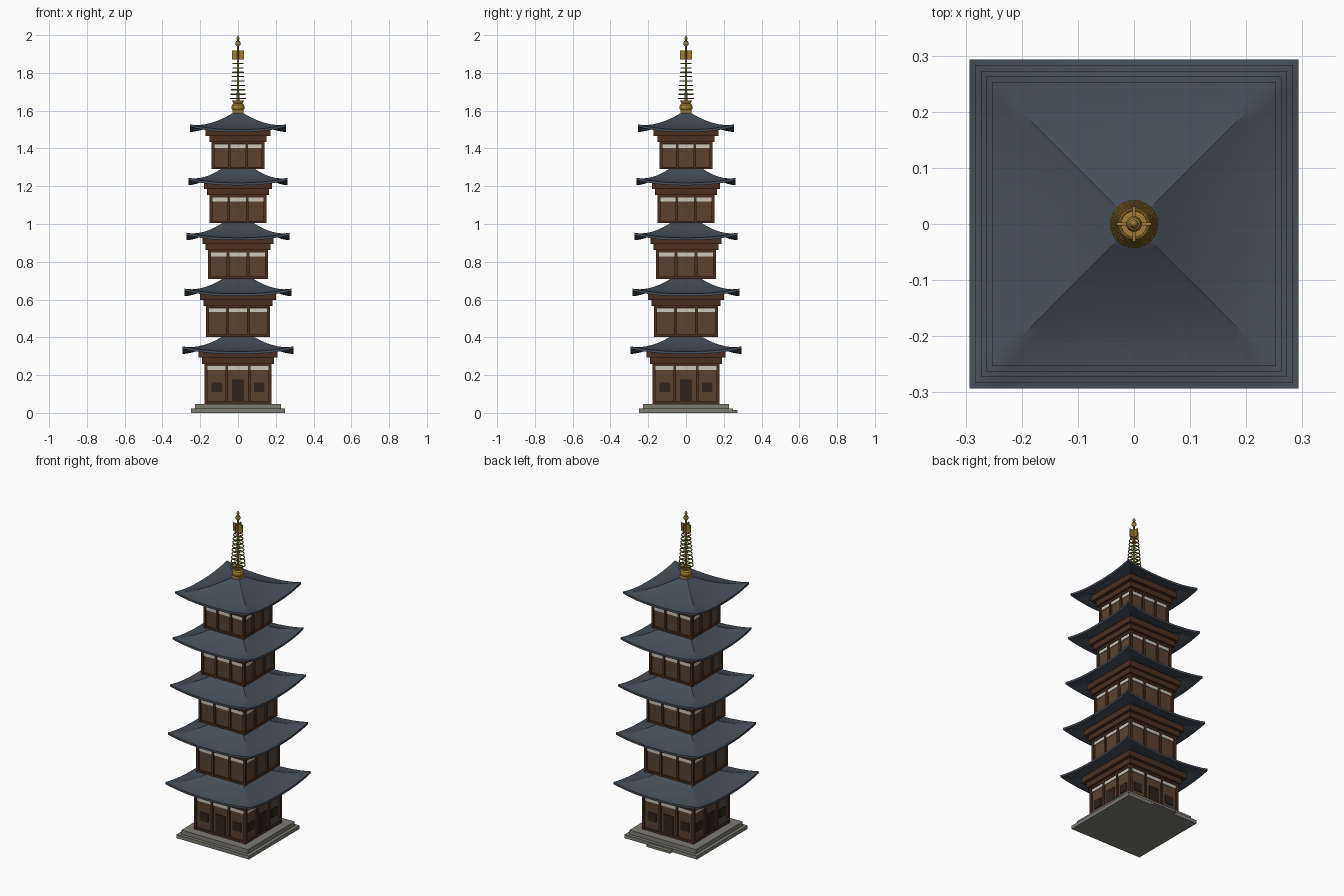
import bpy, bmesh, math
from mathutils import Matrix, Vector

if "Cube" in bpy.data.objects:
    bpy.data.objects.remove(bpy.data.objects["Cube"])


def material(name, r, g, b):
    m = bpy.data.materials.new(name)
    m.diffuse_color = (r, g, b, 1)
    m.use_nodes = True
    m.node_tree.nodes["Principled BSDF"].inputs["Base Color"].default_value = m.diffuse_color
    return m


STONE = material("stone", .21, .205, .17)
WOOD = material("dark_wood", .07, .028, .014)
PANEL = material("panel_wood", .10, .055, .03)
DARK = material("opening_dark", .03, .016, .011)
PLASTER = material("plaster", .6, .57, .5)
TILE = material("roof_tile", .06, .077, .1)
GOLD = material("gold", .36, .21, .035)


def finish(name, bm, mat, smooth=False):
    bmesh.ops.recalc_face_normals(bm, faces=bm.faces)
    me = bpy.data.meshes.new(name)
    bm.to_mesh(me)
    bm.free()
    me.materials.append(mat)
    ob = bpy.data.objects.new(name, me)
    bpy.context.collection.objects.link(ob)
    if smooth:
        bpy.ops.object.select_all(action='DESELECT')
        ob.select_set(True)
        bpy.context.view_layer.objects.active = ob
        bpy.ops.object.shade_smooth_by_angle(angle=math.radians(35))
    return ob


def boxes(name, mat, items, sides=1):
    """Boxes given as (x0, x1, y0, y1, z0, z1), repeated around the tower."""
    bm = bmesh.new()
    for k in range(sides):
        turn = Matrix.Rotation(k * math.pi / 2, 4, 'Z')
        for x0, x1, y0, y1, z0, z1 in items:
            mid = Vector(((x0 + x1) / 2, (y0 + y1) / 2, (z0 + z1) / 2))
            size = Matrix.Diagonal((x1 - x0, y1 - y0, z1 - z0, 1))
            bmesh.ops.create_cube(bm, size=1, matrix=turn @ Matrix.Translation(mid) @ size)
    return finish(name, bm, mat)


def square(h, z0, z1):
    return (-h, h, -h, h, z0, z1)


def roof(name, R, r_in, z_eave, height, lift=.027, thick=.013, rings=10, n=16):
    """Concave square roof shell with upswept corners."""
    bm = bmesh.new()

    def ring(u, drop):
        r = R + (r_in - R) * u
        out = []
        for k in range(4):
            turn = Matrix.Rotation(k * math.pi / 2, 3, 'Z')
            for i in range(n):
                s = -1 + 2 * i / n
                z = z_eave + height * u ** 1.6 + lift * abs(s) ** 2.4 * (1 - u) ** 2 - drop
                out.append(bm.verts.new(turn @ Vector((s * r, -r, z))))
        return out

    us = [i / rings for i in range(rings + 1)]
    loops = [ring(u, thick) for u in reversed(us)] + [ring(u, 0) for u in us]
    for a, b in zip(loops, loops[1:]):
        for i in range(4 * n):
            j = (i + 1) % (4 * n)
            bm.faces.new((a[i], a[j], b[j], b[i]))
    bm.faces.new(loops[0])
    bm.faces.new(loops[-1])
    return finish(name, bm, TILE, True)


def lathe(name, profile, segs=24):
    bm = bmesh.new()
    vs = [bm.verts.new((r, 0, z)) for r, z in profile]
    es = [bm.edges.new(p) for p in zip(vs, vs[1:])]
    bmesh.ops.spin(bm, geom=vs + es, axis=(0, 0, 1), cent=(0, 0, 0),
                   angle=2 * math.pi, steps=segs)
    bmesh.ops.remove_doubles(bm, verts=bm.verts, dist=1e-5)
    return finish(name, bm, GOLD, True)


# Stone platform with a step at the back
boxes("platform_lower", STONE, [square(.248, 0, .022)])
boxes("platform_upper", STONE, [square(.228, .022, .048)])
boxes("back_step", STONE, [(-.08, .08, .24, .272, 0, .014)])

# Storeys: body half width, bottom z, eave z, lower beam, upper beam, roof half width
storeys = [(.176, .048, .312, .190, .210, .293),
           (.167, .402, .618, .182, .200, .283),
           (.158, .710, .914, .172, .187, .273),
           (.148, 1.004, 1.205, .163, .180, .263),
           (.138, 1.290, 1.487, .152, .172, .253)]

for i, (h, z0, ze, b1, b2, R) in enumerate(storeys):
    tag = f"storey_{i + 1}_"
    top = ze - .045
    boxes(tag + "walls", PANEL, [square(h - .008, z0, top)])
    # Corner posts, inner posts, sill and head rails
    p, w, f = h / 3, .007, -h
    frame = [(-h - .002, -h + .014, f - .002, f + .014, z0, top),
             (-h, h, f, f + .01, z0, z0 + .013),
             (-h, h, f, f + .01, ze - .064, top)]
    frame += [(s * p - w, s * p + w, f - .001, f + .01, z0, top) for s in (-1, 1)]
    boxes(tag + "frame", WOOD, frame, 4)
    boxes(tag + "plaster_band", PLASTER,
          [(-h + .012, h - .012, f + .004, f + .012, ze - .085, ze - .065)], 4)
    # Stepped beams carrying the eaves
    boxes(tag + "bracket_beams", WOOD,
          [square(b1, ze - .052, ze - .02), square(b2, ze - .02, ze + .016)])
    if i < 4:
        roof(tag + "roof", R, .08, ze + .013, .08)
    else:
        roof(tag + "roof", R, .018, ze + .013, .093)

# Ground floor doors and windows on every side
boxes("doors", DARK, [(-.032, .032, -.174, -.16, .061, .178)], 4)
boxes("windows", DARK, [(s * .113 - .028, s * .113 + .028, -.173, -.16, .11, .162)
                        for s in (-1, 1)], 4)

# Spire: base box, bowl, pole with finial balls
boxes("spire_base", GOLD, [square(.028, 1.575, 1.604)])
lathe("spire_bowl", [(0, 1.6), (.024, 1.6), (.033, 1.609), (.035, 1.62), (.031, 1.631),
                     (.022, 1.637), (.03, 1.648), (.031, 1.653), (0, 1.653)])
lathe("spire_pole", [(0, 1.64), (.007, 1.64), (.005, 1.94), (.013, 1.95), (.014, 1.958),
                     (.011, 1.967), (.004, 1.972), (.008, 1.98), (.008, 1.986),
                     (.004, 1.993), (0, 2.0)], 16)

# Nine tapering rings, each held by cross spokes
spokes = []
for k in range(9):
    z, r = 1.664 + k * .0232, .040 - k * .0018
    bpy.ops.mesh.primitive_torus_add(location=(0, 0, z), major_radius=r, minor_radius=.003,
                                     major_segments=24, minor_segments=8)
    ring = bpy.context.object
    ring.name = f"spire_ring_{k + 1}"
    ring.data.materials.append(GOLD)
    bpy.ops.object.shade_smooth_by_angle()
    spokes += [(-r, r, -.0015, .0015, z - .0015, z + .0015),
               (-.0015, .0015, -r, r, z - .0015, z + .0015)]
boxes("spire_spokes", GOLD, spokes)

# Crossed ornamental plates near the top
boxes("spire_plates", GOLD, [(-.031, .031, -.003, .003, 1.87, 1.918),
                             (-.003, .003, -.031, .031, 1.87, 1.918)])
